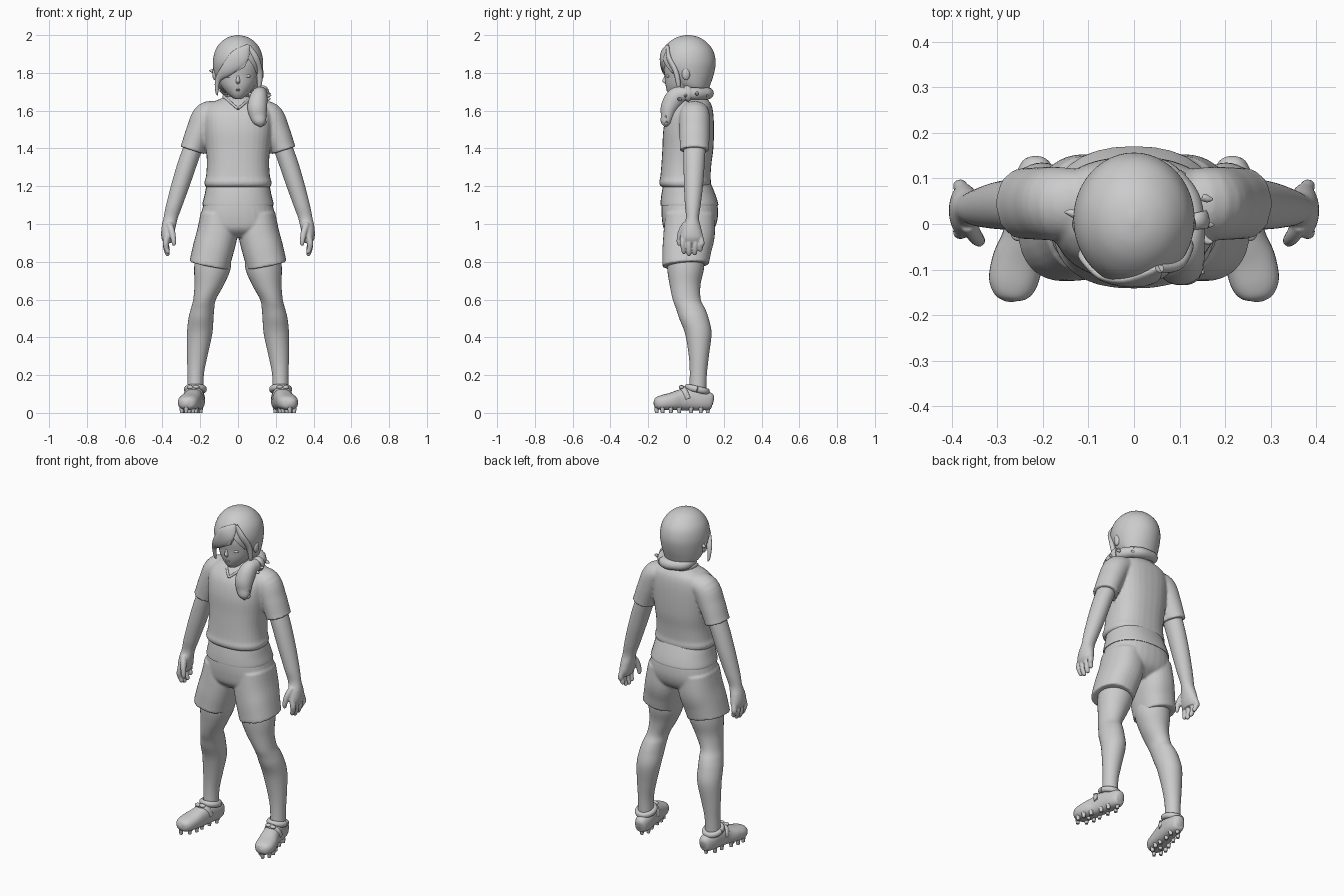
import bpy, bmesh, math, random
from mathutils import Vector, Matrix

random.seed(4)
X, Y, Z = Vector((1, 0, 0)), Vector((0, 1, 0)), Vector((0, 0, 1))


def finish(name, bm):
    bmesh.ops.recalc_face_normals(bm, faces=bm.faces)
    me = bpy.data.meshes.new(name)
    bm.to_mesh(me)
    bm.free()
    ob = bpy.data.objects.new(name, me)
    bpy.context.collection.objects.link(ob)
    bpy.ops.object.select_all(action='DESELECT')
    ob.select_set(True)
    bpy.context.view_layer.objects.active = ob
    bpy.ops.object.shade_smooth_by_angle(angle=math.radians(60))
    return ob


def spline(rings, steps):
    """Smooth curve through the given rings."""
    out = []
    for i in range(len(rings) - 1):
        a, b, c, d = (rings[max(0, min(len(rings) - 1, i + k))] for k in (-1, 0, 1, 2))
        for s in range(steps):
            t = s / steps
            out.append([0.5 * (2 * q + (r - p) * t + (2 * p - 5 * q + 4 * r - w) * t * t
                               + (3 * q - p - 3 * r + w) * t ** 3)
                        for p, q, r, w in zip(a, b, c, d)])
    return out + [list(rings[-1])]


def loft(name, rings, ref=None, mirror=False, n=2.0, sides=32, steps=5):
    """Skin rings (x, y, z, rx, ry); horizontal rings, or across the path if ref is given."""
    bm = bmesh.new()
    pts = spline(rings, steps)
    for sx in ((1, -1) if mirror else (1,)):
        loops = []
        for i, (x, y, z, rx, ry) in enumerate(pts):
            u, v = X, Y
            if ref:
                t = (Vector(pts[min(i + 1, len(pts) - 1)][:3]) - Vector(pts[max(i - 1, 0)][:3])).normalized()
                v = (ref - t * ref.dot(t)).normalized()
                u = v.cross(t)
            loop = []
            for k in range(sides):
                c, s = math.cos(2 * math.pi * k / sides), math.sin(2 * math.pi * k / sides)
                p = (Vector((x, y, z)) + u * max(rx, .001) * math.copysign(abs(c) ** (2 / n), c)
                     + v * max(ry, .001) * math.copysign(abs(s) ** (2 / n), s))
                loop.append(bm.verts.new((p.x * sx, p.y, p.z)))
            loops.append(loop)
        for a, b in zip(loops, loops[1:]):
            for k in range(sides):
                bm.faces.new((a[k], a[(k + 1) % sides], b[(k + 1) % sides], b[k]))
        bm.faces.new(loops[0])
        bm.faces.new(loops[-1])
    return finish(name, bm)


def body(name, rows, **kw):
    """Centred loft from (z, half width, front y, back y)."""
    return loft(name, [(0, (f + b) / 2, z, w, (b - f) / 2) for z, w, f, b in rows], **kw)


def balls(name, items, mirror=False):
    bm = bmesh.new()
    for loc, scale in items:
        for sx in ((1, -1) if mirror else (1,)):
            m = Matrix.Translation((loc[0] * sx, loc[1], loc[2])) @ Matrix.Diagonal((*scale, 1))
            bmesh.ops.create_uvsphere(bm, u_segments=20, v_segments=12, radius=1, matrix=m)
    return finish(name, bm)


def fuse(name, parts, voxel, smooth=4):
    """Melt overlapping parts into one soft surface."""
    bpy.ops.object.select_all(action='DESELECT')
    for p in parts:
        p.select_set(True)
    ob = bpy.context.view_layer.objects.active = parts[0]
    bpy.ops.object.join()
    ob.name = name
    r = ob.modifiers.new("melt", 'REMESH')
    r.mode, r.voxel_size, r.use_smooth_shade = 'VOXEL', voxel, True
    s = ob.modifiers.new("soften", 'SMOOTH')
    s.factor, s.iterations = 0.5, smooth
    return ob


# Shirt: torso and sleeves, with collar and lower band
torso = body("torso", [(1.195, .168, -.125, .12), (1.205, .176, -.138, .13), (1.225, .178, -.142, .133),
                       (1.25, .170, -.136, .13), (1.32, .165, -.13, .135), (1.40, .17, -.125, .145),
                       (1.50, .18, -.12, .148), (1.58, .182, -.10, .145), (1.63, .16, -.065, .135),
                       (1.66, .10, -.035, .115), (1.675, .06, -.01, .10)], n=2.4)
sleeves = loft("sleeves", [(.08, .045, 1.60, .045, .07), (.16, .045, 1.575, .074, .08),
                           (.205, .045, 1.49, .07, .08), (.236, .045, 1.41, .065, .078),
                           (.243, .045, 1.39, .066, .08)], ref=Y, mirror=True)
fuse("shirt", [torso, sleeves], .007)
loft("collar", [(0, -.088, 1.610, .007, .007), (.03, -.062, 1.635, .007, .007), (.06, -.02, 1.662, .008, .008),
                (.075, .04, 1.675, .008, .01), (.05, .095, 1.675, .008, .01), (0, .11, 1.672, .008, .01)],
     ref=Z, mirror=True, sides=12)
body("shirt_lower_band", [(1.24, .155, -.11, .12), (1.20, .168, -.122, .138), (1.15, .178, -.131, .158),
                          (1.11, .188, -.135, .170), (1.098, .188, -.135, .170)], n=2.3)

# Shorts
pelvis = body("pelvis", [(1.14, .17, -.12, .155), (1.10, .184, -.129, .167), (1.03, .198, -.128, .168),
                         (.97, .19, -.115, .145), (.93, .12, -.07, .09)], n=2.3)
short_legs = loft("short_legs", [(.098, .02, 1.05, .10, .13), (.11, .017, .95, .108, .136),
                                 (.13, .005, .87, .109, .130), (.148, -.002, .80, .107, .124),
                                 (.152, -.002, .782, .107, .124)], ref=Y, mirror=True, n=2.3)
fuse("shorts", [pelvis, short_legs], .007, 3)

# Legs
loft("legs", [(.13, 0, .88, .09, .10), (.135, -.002, .77, .097, .098), (.152, -.005, .68, .078, .082),
              (.177, .004, .60, .060, .074), (.188, .025, .55, .062, .077), (.196, .042, .50, .066, .078),
              (.203, .065, .42, .067, .070), (.216, .068, .30, .054, .053), (.224, .065, .20, .043, .045),
              (.226, .06, .08, .043, .046)], mirror=True)

# Shoes with rolled collar, strap, knot and studs
loft("shoes", [(.213, .145, .06, .01, .015), (.214, .134, .062, .032, .042), (.219, .09, .066, .045, .053),
               (.228, .03, .076, .048, .063), (.24, -.03, .068, .050, .055), (.255, -.08, .060, .056, .046),
               (.267, -.13, .054, .053, .039), (.274, -.158, .051, .036, .029), (.276, -.17, .05, .01, .01)],
     ref=Z, mirror=True, n=2.4)
ring = [(.226 + .047 * math.cos(a), .06 + .052 * math.sin(a), .125 - .012 * math.sin(a), .014, .017)
        for a in [2 * math.pi * k / 12 for k in range(13)]]
loft("shoe_collars", ring, ref=Z, mirror=True, sides=14, steps=3)
loft("shoe_straps", [(.183, .01, .075, .014, .006), (.198, -.005, .112, .015, .01), (.235, -.018, .130, .016, .012),
                     (.272, -.005, .112, .015, .01), (.283, .01, .075, .014, .006)],
     ref=Vector((0, -.4, 1)), mirror=True, sides=14)
balls("shoe_knots", [((.222, -.024, .137), (.018, .014, .01)), ((.252, -.024, .135), (.018, .014, .01))], True)
bm = bmesh.new()
for t, offs in ((.0, (0,)), (.14, (-.026, .026)), (.34, (-.024, .024)), (.58, (-.03, .03)),
                (.75, (-.036, 0, .036)), (.92, (-.03, .03)), (1.04, (0,))):
    for o in offs:
        for sx in (1, -1):
            m = Matrix.Translation((sx * (.216 + .056 * t + o), .115 - .26 * t, .014))
            bmesh.ops.create_cone(bm, cap_ends=True, segments=12, radius1=.009, radius2=.013, depth=.028, matrix=m)
finish("sole_studs", bm)

# Arms and hands
arms = loft("arm", [(.215, .045, 1.47, .050, .056), (.24, .045, 1.40, .053, .058), (.268, .043, 1.32, .053, .056),
                    (.303, .04, 1.21, .050, .051), (.337, .036, 1.10, .044, .042), (.357, .034, 1.03, .038, .035),
                    (.368, .03, .98, .037, .050), (.374, .03, .93, .032, .060), (.374, .03, .90, .02, .05)],
            mirror=True)
fingers = [loft("finger", [(.374, y * .9, .94, .015, .014), (.382, y, .90, .016, .0155),
                           (.379, y + .1 * (.03 - y), z + .03, .014, .014),
                           (.370, y + .15 * (.03 - y), z + .006, .011, .011),
                           (.367, y + .15 * (.03 - y), z, .003, .003)], ref=Y, mirror=True, sides=14)
           for y, z in ((.083, .855), (.049, .836), (.014, .831), (-.018, .842))]
thumb = loft("thumb", [(.365, .0, 1.0, .018, .018), (.350, -.025, .96, .017, .017), (.341, -.036, .915, .014, .014),
                       (.339, -.036, .89, .010, .010), (.339, -.036, .884, .002, .002)],
             ref=Y, mirror=True, sides=14)
fuse("arms_and_hands", [arms, thumb] + fingers, .0045, 3)

# Neck, head and face
loft("neck", [(0, .045, 1.60, .075, .065), (0, .045, 1.66, .056, .055), (0, .04, 1.76, .056, .055)])
body("head", [(1.662, .012, -.070, -.04), (1.668, .028, -.080, -.01), (1.69, .056, -.095, .04),
              (1.73, .088, -.107, .08), (1.78, .108, -.112, .11), (1.85, .115, -.118, .12),
              (1.92, .09, -.09, .10), (1.95, .03, -.03, .04)])
loft("nose", [(0, -.100, 1.80, .006, .01), (0, -.108, 1.775, .008, .010), (0, -.113, 1.756, .011, .012),
              (0, -.104, 1.742, .008, .006)], sides=14)
balls("lips", [((0, -.098, 1.716), (.020, .008, .004)), ((0, -.096, 1.708), (.016, .008, .004))])
balls("eyelids", [((.045, -.094, 1.783), (.024, .010, .009))], True)
balls("ears", [((.122, .0, 1.795), (.014, .022, .034))], True)

# Hair cap with the face opening cut out
hair = body("hair_cap", [(1.695, .07, .02, .10), (1.71, .092, -.02, .118), (1.74, .112, -.065, .130),
                         (1.80, .128, -.118, .149), (1.86, .133, -.137, .157), (1.92, .120, -.121, .143),
                         (1.965, .088, -.086, .106), (1.99, .049, -.045, .065), (2.0, .006, .0, .02)], sides=48)
bm = bmesh.new()
outline = [(-.10, 1.6), (-.104, 1.75), (-.08, 1.80), (0, 1.81), (.035, 1.83), (.055, 1.875),
           (.078, 1.84), (.10, 1.79), (.106, 1.74), (.10, 1.6)]
face = bm.faces.new([bm.verts.new((x, -.3, z)) for x, z in outline])
side = bmesh.ops.extrude_face_region(bm, geom=[face])['geom']
bmesh.ops.translate(bm, vec=(0, .25, 0), verts=[g for g in side if isinstance(g, bmesh.types.BMVert)])
cutter = finish("face_cutter", bm)
cutter.hide_render = True
cut = hair.modifiers.new("face_opening", 'BOOLEAN')
cut.operation, cut.object, cut.solver = 'DIFFERENCE', cutter, 'EXACT'
bpy.context.view_layer.objects.active = hair
bpy.ops.object.modifier_apply(modifier=cut.name)
bpy.data.objects.remove(cutter)

# Swept fringe and side locks
loft("fringe", [(.055, -.098, 1.945, .010, .008), (.01, -.123, 1.885, .048, .015), (-.055, -.113, 1.82, .036, .015),
                (-.105, -.075, 1.765, .016, .012), (-.112, -.06, 1.70, .008, .008), (-.108, -.055, 1.68, .002, .002)],
     ref=Y)
loft("side_fringe", [(.058, -.098, 1.945, .008, .008), (.088, -.09, 1.88, .022, .014), (.112, -.055, 1.81, .018, .014),
                     (.114, -.04, 1.74, .012, .012), (.105, -.04, 1.70, .002, .002)], ref=Y)

# Ponytail over one shoulder, with nape roll, hair band and loose tufts
loft("nape_roll", [(-.095, .04, 1.72, .01, .015), (-.06, .095, 1.705, .025, .028), (0, .112, 1.695, .032, .03),
                   (.06, .105, 1.69, .036, .032), (.11, .06, 1.69, .03, .03)], ref=Z)
tail = [(.08, .10, 1.69, .030, .030), (.115, .055, 1.69, .032, .030), (.128, .0, 1.69, .034, .028),
        (.112, -.05, 1.675, .050, .045), (.102, -.085, 1.62, .048, .052), (.108, -.098, 1.57, .036, .044),
        (.118, -.108, 1.535, .026, .030), (.122, -.112, 1.515, .004, .006)]
loft("ponytail", tail, ref=X)
loft("hair_band", [(.127, .022, 1.69, .036, .034), (.13, .008, 1.69, .044, .036), (.13, -.006, 1.688, .036, .034)],
     ref=X)
tufts = []
for x, y, z in ((.15, .06, 1.69), (.152, .0, 1.68), (.15, -.03, 1.66), (.13, -.115, 1.56), (-.128, .02, 1.81),
                (.09, .11, 1.68), (.02, .125, 1.68), (-.05, .105, 1.69), (.13, -.11, 1.53)):
    d = Vector((math.copysign(.026, x), random.uniform(-.01, .01), random.uniform(-.004, .022)))
    tufts.append(loft("tuft", [(x, y, z, .012, .010), (x + d.x * .5, y + d.y, z + d.z * .3, .009, .008),
                               (x + d.x, y + d.y, z + d.z, .002, .002)], ref=Y, sides=10, steps=3))
fuse("loose_tufts", tufts, .004, 1)
